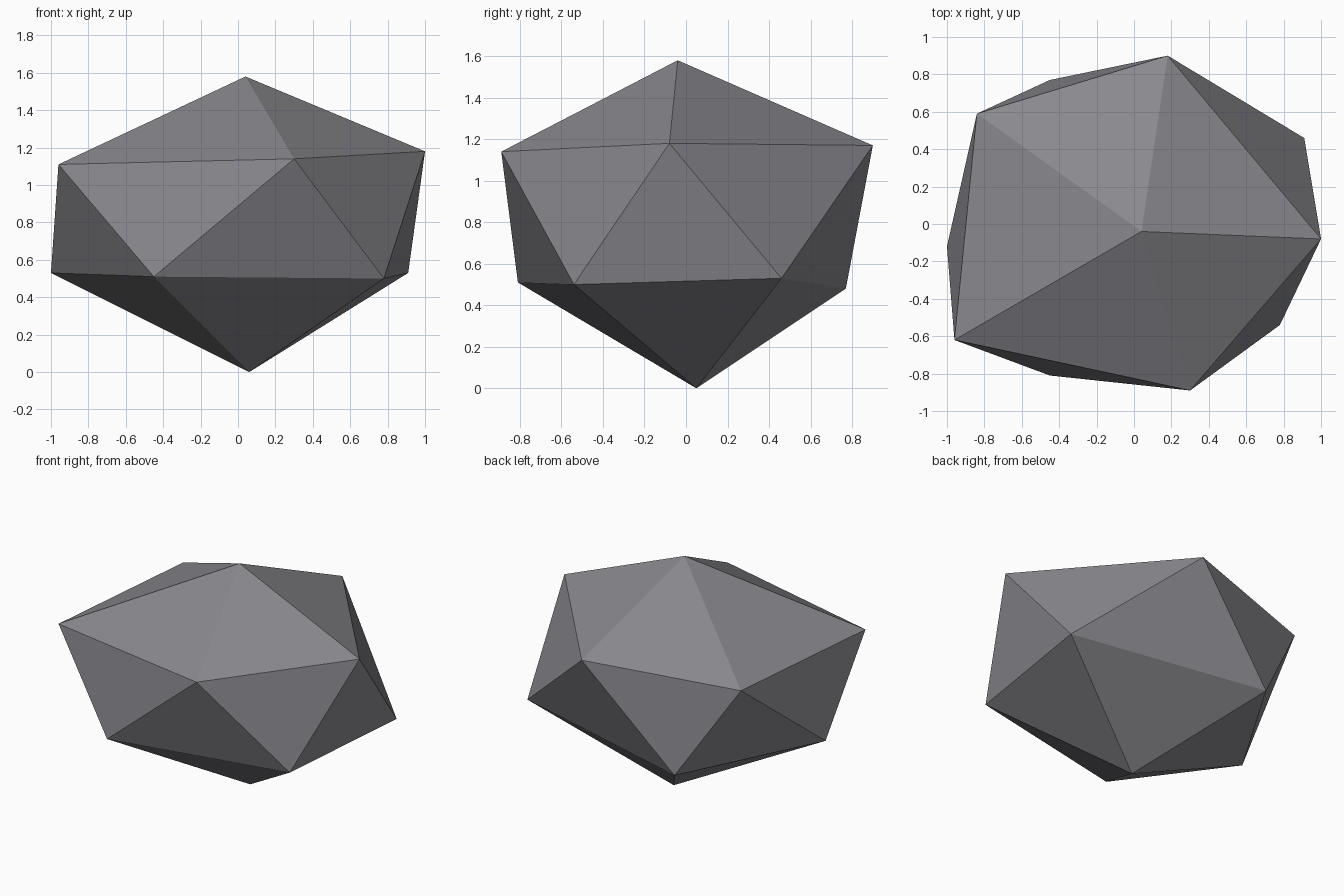
import bpy
import bmesh

cube = bpy.data.objects.get("Cube")
if cube:
    bpy.data.objects.remove(cube, do_unlink=True)

# Stone colour
stone = bpy.data.materials.new("stone grey")
stone.use_nodes = True
colour = (0.25, 0.248, 0.27, 1.0)
stone.diffuse_color = colour
stone.node_tree.nodes["Principled BSDF"].inputs["Base Color"].default_value = colour

# Irregular twenty-sided rock: two poles and two staggered rings of five
top_point = (0.04, -0.04, 1.58)
bottom_point = (0.06, 0.05, 0.0)
upper_ring = [(-0.96, -0.62, 1.11), (0.30, -0.89, 1.14), (1.0, -0.08, 1.18),
              (0.18, 0.90, 1.17), (-0.84, 0.59, 1.11)]
lower_ring = [(-0.45, -0.81, 0.51), (0.78, -0.54, 0.50), (0.91, 0.46, 0.53),
              (-0.45, 0.77, 0.48), (-1.0, -0.12, 0.53)]

bm = bmesh.new()
top = bm.verts.new(top_point)
bottom = bm.verts.new(bottom_point)
upper = [bm.verts.new(p) for p in upper_ring]
lower = [bm.verts.new(p) for p in lower_ring]

# Crown, zigzag belt and base facets
for i in range(len(upper)):
    j = (i + 1) % len(upper)
    bm.faces.new((top, upper[i], upper[j]))
    bm.faces.new((upper[i], lower[i], upper[j]))
    bm.faces.new((lower[i], lower[j], upper[j]))
    bm.faces.new((bottom, lower[j], lower[i]))
bmesh.ops.recalc_face_normals(bm, faces=bm.faces)

mesh = bpy.data.meshes.new("rock")
bm.to_mesh(mesh)
bm.free()
mesh.materials.append(stone)
rock = bpy.data.objects.new("rock", mesh)
bpy.context.collection.objects.link(rock)
